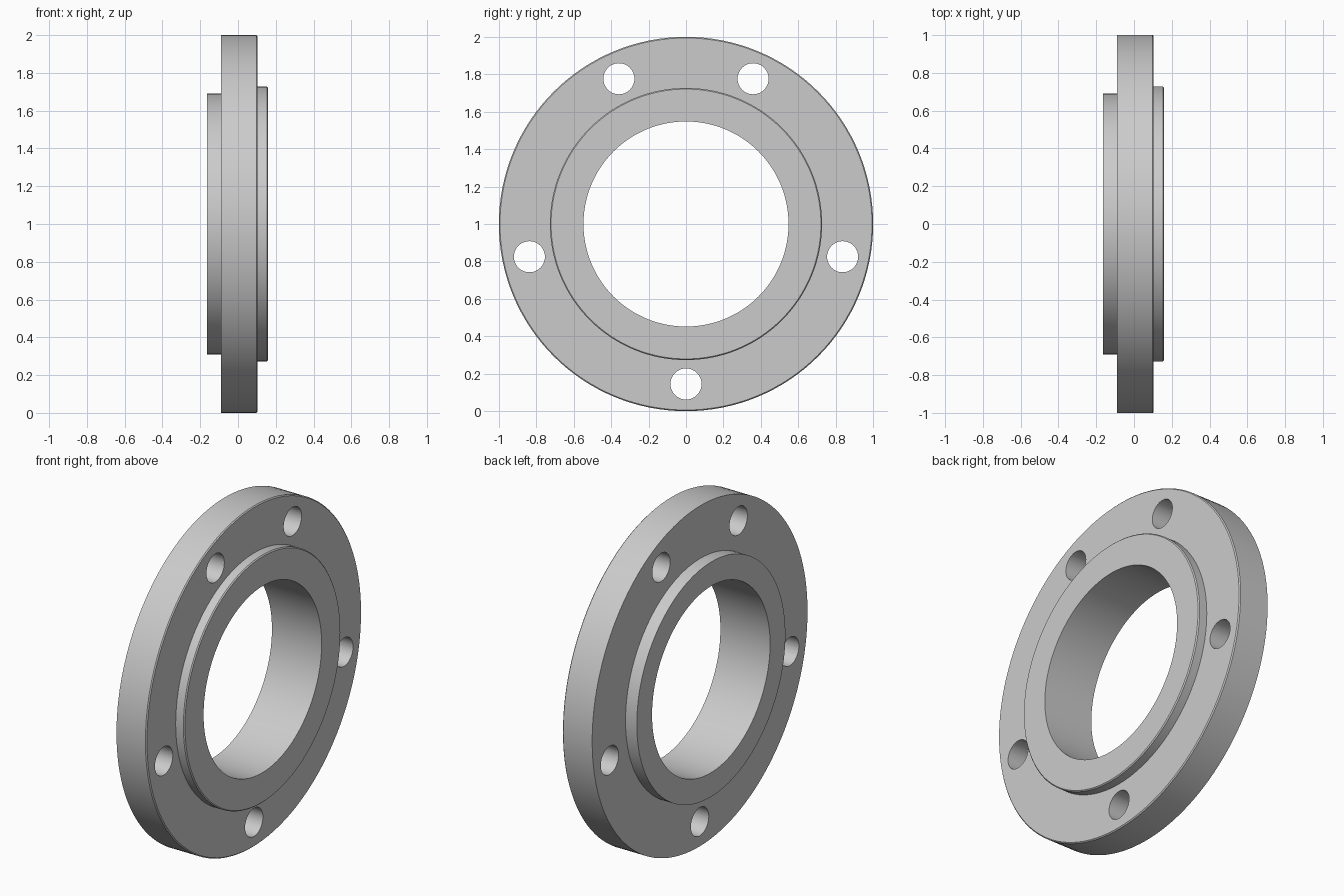
import bpy, bmesh
from math import cos, sin, radians, pi

if "Cube" in bpy.data.objects:
    bpy.data.objects.remove(bpy.data.objects["Cube"])

CENTRE_Z = 1.0
BORE, BACK_HUB, FRONT_HUB, RIM = 0.548, 0.69, 0.727, 1.0
X_BACK, X_FLANGE_BACK, X_FLANGE_FRONT, X_FRONT = -0.163, -0.09, 0.104, 0.16
SOFT = 0.006  # small edge break on the +x side
SEGMENTS = 128


def lathe_ring(name, profile, segments):
    """Closed (x, radius) profile revolved about the x axis."""
    bm = bmesh.new()
    rings = []
    for i in range(segments):
        a = 2 * pi * i / segments
        rings.append([bm.verts.new((x, r * cos(a), r * sin(a))) for x, r in profile])
    n = len(profile)
    for i in range(segments):
        p, q = rings[i], rings[(i + 1) % segments]
        for j in range(n):
            k = (j + 1) % n
            bm.faces.new((p[j], p[k], q[k], q[j]))
    bmesh.ops.recalc_face_normals(bm, faces=bm.faces)
    mesh = bpy.data.meshes.new(name)
    bm.to_mesh(mesh)
    bm.free()
    obj = bpy.data.objects.new(name, mesh)
    obj.location.z = CENTRE_Z
    bpy.context.collection.objects.link(obj)
    return obj


# Flange with a raised hub on each face and a through bore
flange = lathe_ring("flange_ring", [
    (X_BACK, BORE), (X_BACK, BACK_HUB),
    (X_FLANGE_BACK, BACK_HUB), (X_FLANGE_BACK, RIM),
    (X_FLANGE_FRONT - SOFT, RIM), (X_FLANGE_FRONT, RIM - SOFT),
    (X_FLANGE_FRONT, FRONT_HUB), (X_FRONT - SOFT, FRONT_HUB),
    (X_FRONT, FRONT_HUB - SOFT), (X_FRONT, BORE),
], SEGMENTS)

# Bolt hole cutters, joined in one helper mesh
bm = bmesh.new()
for deg in (-90, -11.8, 65.2, 114.8, 191.8):
    a = radians(deg)
    new = bmesh.ops.create_cone(bm, cap_ends=True, segments=48,
                                radius1=0.083, radius2=0.083, depth=0.6)["verts"]
    for v in new:
        x, y, z = v.co
        v.co = (z, x + 0.855 * cos(a), y + 0.855 * sin(a))
bmesh.ops.recalc_face_normals(bm, faces=bm.faces)
mesh = bpy.data.meshes.new("bolt_hole_cutter")
bm.to_mesh(mesh)
bm.free()
cutter = bpy.data.objects.new("bolt_hole_cutter", mesh)
cutter.location.z = CENTRE_Z
cutter.hide_render = True
bpy.context.collection.objects.link(cutter)

# Cut the holes, then drop the helper
bpy.context.view_layer.objects.active = flange
flange.select_set(True)
mod = flange.modifiers.new("bolt_holes", 'BOOLEAN')
mod.operation = 'DIFFERENCE'
mod.solver = 'EXACT'
mod.object = cutter
bpy.ops.object.modifier_apply(modifier=mod.name)
bpy.data.objects.remove(cutter)

bpy.ops.object.shade_smooth_by_angle(angle=radians(30))
